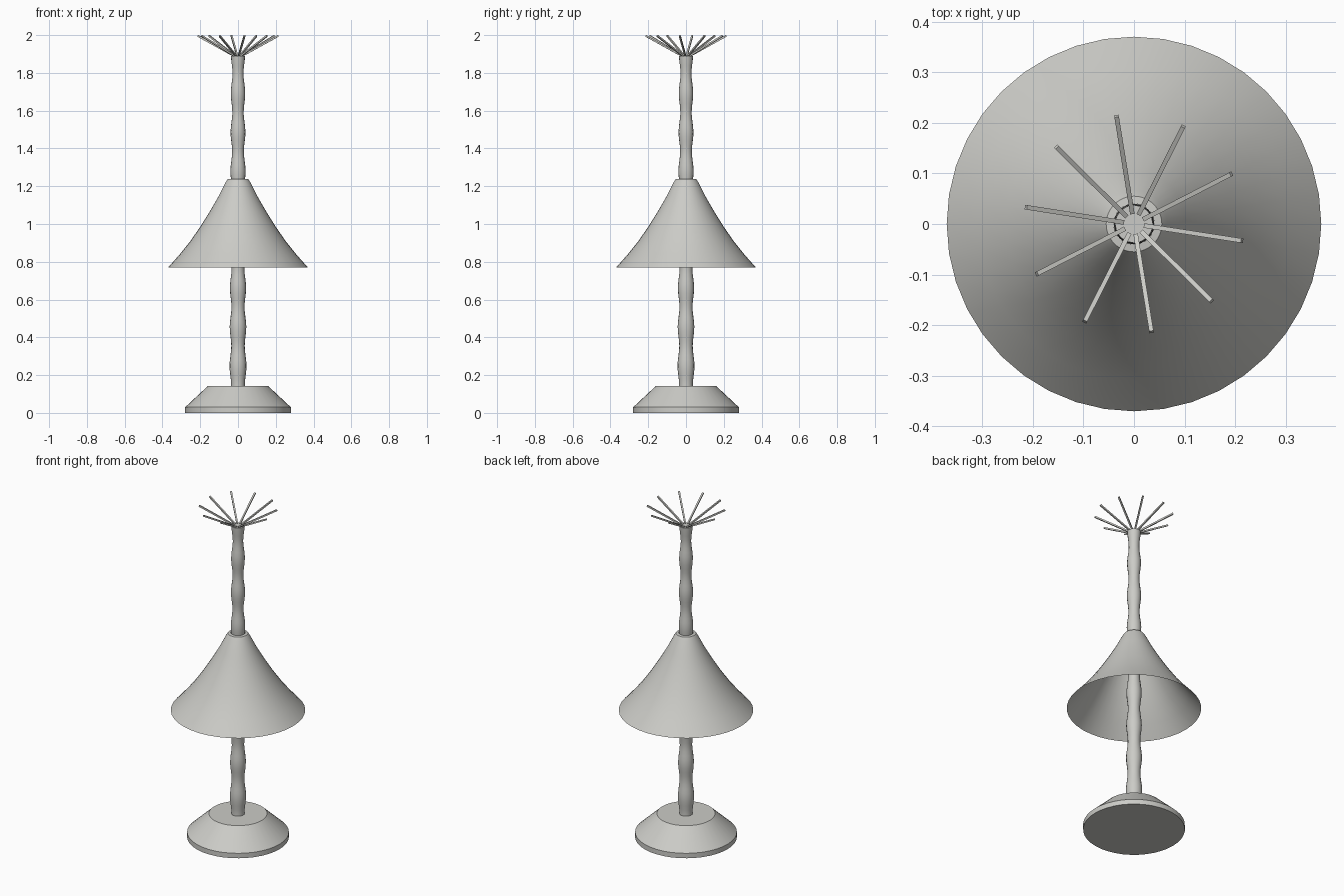
import bpy, bmesh, math
from mathutils import Vector

if "Cube" in bpy.data.objects:
    bpy.data.objects.remove(bpy.data.objects["Cube"], do_unlink=True)

GREY = (0.6, 0.6, 0.57, 1)
mat = bpy.data.materials.new("warm grey")
mat.use_nodes = True
mat.diffuse_color = GREY
mat.node_tree.nodes["Principled BSDF"].inputs["Base Color"].default_value = GREY


def finish(name, bm, smooth=True):
    bmesh.ops.recalc_face_normals(bm, faces=bm.faces)
    mesh = bpy.data.meshes.new(name)
    bm.to_mesh(mesh)
    bm.free()
    obj = bpy.data.objects.new(name, mesh)
    bpy.context.collection.objects.link(obj)
    mesh.materials.append(mat)
    if smooth:
        bpy.ops.object.select_all(action="DESELECT")
        obj.select_set(True)
        bpy.context.view_layer.objects.active = obj
        bpy.ops.object.shade_smooth_by_angle(angle=math.radians(35))
    return obj


def lathe(name, profile, sides, capped=True):
    """Turn a bottom-to-top (radius, height) profile around the z axis."""
    bm = bmesh.new()
    rings = []
    for r, z in profile:
        rings.append([bm.verts.new((r * math.cos(a), r * math.sin(a), z))
                      for a in (math.tau * i / sides for i in range(sides))])
    for low, high in zip(rings, rings[1:]):
        for i in range(sides):
            j = (i + 1) % sides
            bm.faces.new((low[i], low[j], high[j], high[i]))
    if capped:
        bm.faces.new(rings[0][::-1])
        bm.faces.new(rings[-1])
    return finish(name, bm)


# Weighted foot
lathe("base", [(0.28, 0), (0.28, 0.03), (0.16, 0.142)], 40)

# Turned pole: gentle bulges on a slow taper
pole = []
for i in range(71):
    z = 0.13 + 1.76 * i / 70
    taper = 0.041 - 0.008 * (z - 0.13) / 1.76
    pole.append((taper + 0.0045 * math.cos(math.tau * (z - 0.25) / 0.206), z))
lathe("pole", pole, 16)

# Open flared shade, a thin sheet
shade = [(0.37, 0.77), (0.308, 0.84), (0.252, 0.91), (0.2, 0.985), (0.15, 1.065),
         (0.104, 1.145), (0.066, 1.22), (0.055, 1.237), (0.04, 1.239)]
lathe("shade", shade, 40, capped=False)

# Ten slim rods fanning out of the pole top
for i in range(10):
    a = math.radians(-8.8 + 36 * i)
    out = Vector((math.cos(a), math.sin(a), 0))
    start = out * 0.022 + Vector((0, 0, 1.89))
    end = out * 0.216 + Vector((0, 0, 1.996))
    bm = bmesh.new()
    bmesh.ops.create_cube(bm, size=1)
    bmesh.ops.scale(bm, vec=(0.009, 0.009, (end - start).length), verts=bm.verts)
    turn = (end - start).to_track_quat("Z", "Y").to_matrix()
    bmesh.ops.rotate(bm, matrix=turn, verts=bm.verts)
    bmesh.ops.translate(bm, vec=(start + end) / 2, verts=bm.verts)
    finish(f"rod_{i + 1}", bm, smooth=False)
